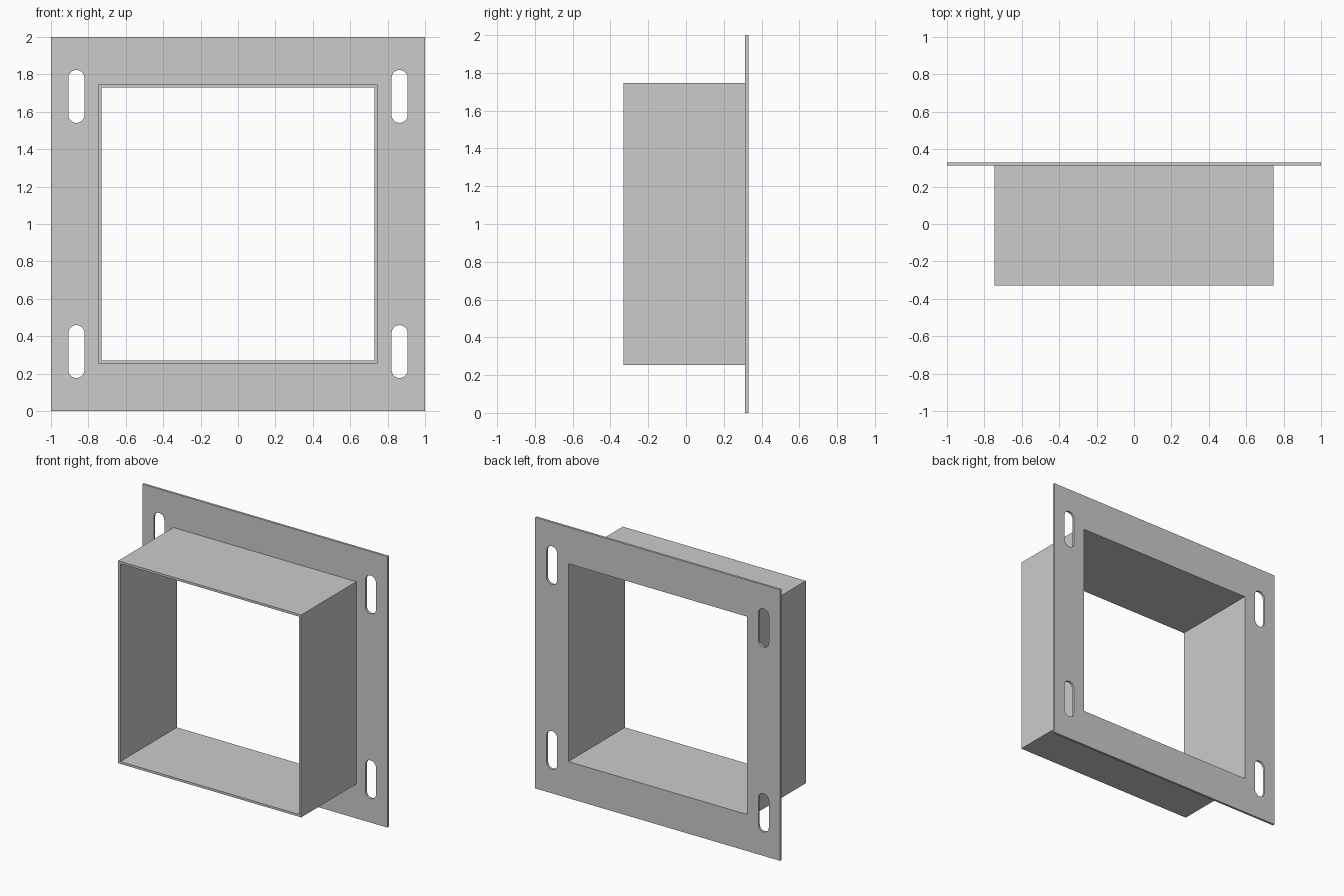
import bpy
from math import pi, cos, sin, radians

if "Cube" in bpy.data.objects:
    bpy.data.objects.remove(bpy.data.objects["Cube"])

CZ = 1.0            # centre height
Y_FRONT, Y_BACK = -0.33, 0.33
T = 0.017           # sheet thickness
OPEN = 0.73         # half width of the opening


def square(h):
    return [(-h, -h), (h, -h), (h, h), (-h, h)]


def slot(cx, cy, r=0.043, half=0.1415, n=12):
    pts = []
    for sign, start in ((1, 0), (-1, pi)):
        for i in range(n + 1):
            a = start + pi * i / n
            pts.append((cx + r * cos(a), cy + sign * (half - r) + r * sin(a)))
    return pts


def plate(name, loops, y0, y1):
    """Extrude an outline with holes along y and turn it into a mesh."""
    cu = bpy.data.curves.new(name, 'CURVE')
    cu.dimensions = '2D'
    cu.fill_mode = 'BOTH'
    cu.extrude = (y1 - y0) / 2
    for pts in loops:
        sp = cu.splines.new('POLY')
        sp.points.add(len(pts) - 1)
        for p, (x, y) in zip(sp.points, pts):
            p.co = (x, y, 0, 1)
        sp.use_cyclic_u = True
    ob = bpy.data.objects.new(name, cu)
    bpy.context.collection.objects.link(ob)
    ob.location = (0, (y0 + y1) / 2, CZ)
    ob.rotation_euler = (pi / 2, 0, 0)
    bpy.ops.object.select_all(action='DESELECT')
    ob.select_set(True)
    bpy.context.view_layer.objects.active = ob
    bpy.ops.object.convert(target='MESH')
    ob = bpy.context.object
    ob.name = name
    # weld caps to walls and make normals consistent
    bpy.ops.object.mode_set(mode='EDIT')
    bpy.ops.mesh.select_all(action='SELECT')
    bpy.ops.mesh.remove_doubles(threshold=0.0001)
    bpy.ops.mesh.normals_make_consistent(inside=False)
    bpy.ops.object.mode_set(mode='OBJECT')
    bpy.ops.object.shade_smooth_by_angle(angle=radians(30))
    return ob


# Back flange with square opening and four vertical slots
slots = [slot(sx * 0.864, sz * 0.682) for sx in (-1, 1) for sz in (-1, 1)]
plate("mounting_flange", [square(1.0), square(OPEN)] + slots, Y_BACK - T, Y_BACK)

# Square duct sleeve in front of the flange
plate("duct_sleeve", [square(OPEN + T), square(OPEN)], Y_FRONT, Y_BACK - T)
